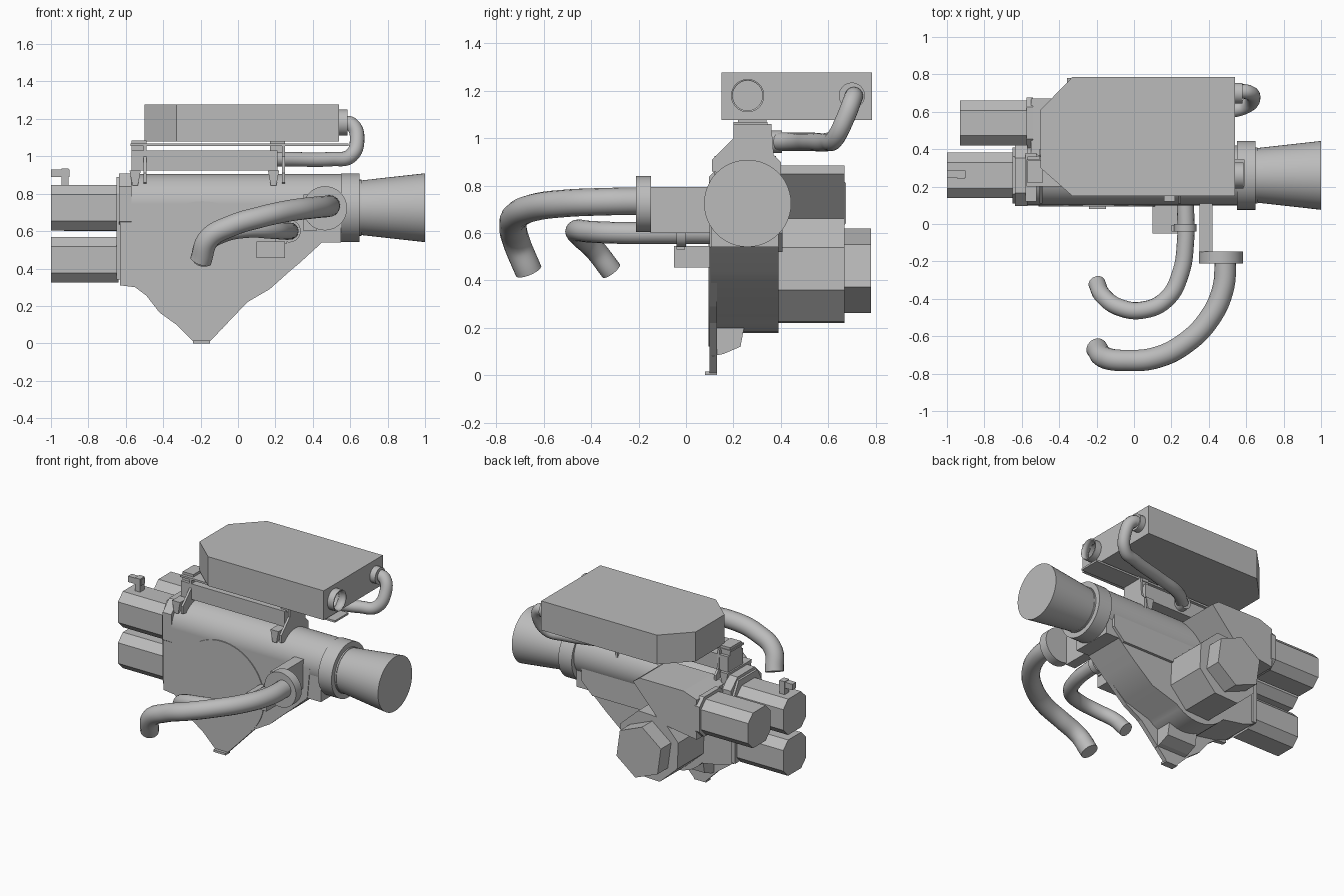
import bpy, bmesh, math
from mathutils import Vector, Matrix

cube = bpy.data.objects.get("Cube")
if cube:
    bpy.data.objects.remove(cube, do_unlink=True)

GREY = (0.5, 0.5, 0.5, 1.0)
mat = bpy.data.materials.new("plain grey")
mat.use_nodes = True
mat.diffuse_color = GREY
mat.node_tree.nodes["Principled BSDF"].inputs["Base Color"].default_value = GREY


def add(name, bm, smooth=False):
    """Turn a bmesh into a named, shaded object."""
    bmesh.ops.recalc_face_normals(bm, faces=bm.faces[:])
    me = bpy.data.meshes.new(name)
    bm.to_mesh(me)
    bm.free()
    return place(name, me, smooth)


def place(name, me, smooth):
    me.materials.clear()
    me.materials.append(mat)
    ob = bpy.data.objects.new(name, me)
    bpy.context.collection.objects.link(ob)
    if smooth:
        bpy.ops.object.select_all(action="DESELECT")
        ob.select_set(True)
        bpy.context.view_layer.objects.active = ob
        bpy.ops.object.shade_smooth_by_angle(angle=math.radians(35))
    return ob


def prism(name, axis, outline, a, b, smooth=False):
    """Extrude an outline along an axis from a to b."""
    to3d = {"x": lambda u, w, t: (t, u, w),
            "y": lambda u, w, t: (u, t, w),
            "z": lambda u, w, t: (u, w, t)}[axis]
    bm = bmesh.new()
    face = bm.faces.new([bm.verts.new(to3d(u, w, a)) for u, w in outline])
    new = bmesh.ops.extrude_face_region(bm, geom=[face], use_keep_orig=True)["geom"]
    shift = Vector(to3d(0, 0, b - a))
    bmesh.ops.translate(bm, vec=shift, verts=[v for v in new if isinstance(v, bmesh.types.BMVert)])
    return add(name, bm, smooth)


def box(name, x, y, z):
    return prism(name, "z", [(x[0], y[0]), (x[1], y[0]), (x[1], y[1]), (x[0], y[1])], *z)


def arc(cu, cw, r, start, end, steps):
    """Points on a circle from start to end degrees."""
    angles = [math.radians(start + (end - start) * i / steps) for i in range(steps + 1)]
    return [(cu + r * math.cos(a), cw + r * math.sin(a)) for a in angles]


def chamfered(cu, cw, half, cut):
    """Square outline with its corners cut off."""
    h, k = half, half - cut
    pts = [(h, -k), (h, k), (k, h), (-k, h), (-h, k), (-h, -k), (-k, -h), (k, -h)]
    return [(cu + u, cw + w) for u, w in pts]


def round_part(name, axis, start, length, r1, r2=None, sides=48, twist=0):
    """Cylinder or cone growing from start along +x or +y."""
    bm = bmesh.new()
    bmesh.ops.create_cone(bm, cap_ends=True, segments=sides, radius1=r1,
                          radius2=r1 if r2 is None else r2, depth=length)
    bmesh.ops.translate(bm, vec=(0, 0, length / 2), verts=bm.verts)
    turn = Matrix.Rotation(math.pi / 2, 4, "Y") if axis == "x" else Matrix.Rotation(-math.pi / 2, 4, "X")
    spin = Matrix.Rotation(math.radians(twist), 4, "Z")
    bmesh.ops.transform(bm, matrix=Matrix.Translation(start) @ turn @ spin, verts=bm.verts)
    return add(name, bm, True)


def pipe(name, points, radius):
    """Round tube through a few points."""
    cu = bpy.data.curves.new(name, "CURVE")
    cu.dimensions = "3D"
    cu.bevel_depth, cu.bevel_resolution, cu.resolution_u = radius, 6, 10
    cu.use_fill_caps = True
    sp = cu.splines.new("BEZIER")
    sp.bezier_points.add(len(points) - 1)
    for bp, co in zip(sp.bezier_points, points):
        bp.co = co
        bp.handle_left_type = bp.handle_right_type = "AUTO"
    tmp = bpy.data.objects.new(name + "_path", cu)
    bpy.context.collection.objects.link(tmp)
    bpy.context.view_layer.update()
    me = bpy.data.meshes.new_from_object(tmp.evaluated_get(bpy.context.evaluated_depsgraph_get()))
    bpy.data.objects.remove(tmp, do_unlink=True)
    return place(name, me, True)


def drill(ob, cutter):
    """Cut a hole and apply it."""
    mod = ob.modifiers.new("hole", "BOOLEAN")
    mod.operation, mod.solver, mod.object = "DIFFERENCE", "EXACT", cutter
    bpy.context.view_layer.objects.active = ob
    bpy.ops.object.modifier_apply(modifier=mod.name)


# Gear housing: thick body with round bottom, thin front plate with pointed foot, round cover
prism("housing_body", "y", [(-.63, .745), (-.63, .33), (-.55, .30)] + arc(-.19, .44, .262, -140, -48, 12)
      + [(.18, .305), (.33, .43), (.45, .54), (.55, .54), (.55, .745)], .105, .39, True)
prism("housing_back", "y", [(-.57, .52), (.42, .52), (.50, .60), (.50, .80), (-.57, .80)], .28, .408)
prism("front_plate", "y", [(-.63, .745), (-.63, .31), (-.55, .30), (-.49, .255), (-.42, .165), (-.33, .10),
                           (-.24, .01), (-.15, .01), (.05, .22), (.17, .29), (.45, .54), (.47, .745)], .10, .13)
prism("foot_rib", "x", [(.11, .08), (.16, .09), (.23, .12), (.245, .2), (.11, .2)], -.30, -.08)
box("foot_lip", (-.24, -.15), (.08, .13), (0, .015))
round_part("front_cover", "y", (-.19, .094, .44), .02, .32, sides=64)

# Barrel, collar and flared nozzle
round_part("barrel", "x", (-.63, .26, .745), 1.2, .16)
round_part("barrel_collar", "x", (.55, .26, .725), .10, .184)
round_part("nozzle_neck", "x", (.64, .26, .725), .02, .15)
round_part("nozzle", "x", (.65, .26, .725), .35, .145, .184)

# Motors on the right side and their mounting flange
for label, z in (("upper", .725), ("lower", .447)):
    prism(label + "_motor", "x", chamfered(.26, z, .122, .052), -1, -.64)
prism("motor_flange", "x", [(.12, .34), (.40, .34), (.41, .80), (.36, .89), (.16, .89), (.11, .80)], -.65, -.62)
prism("barrel_end_rim", "x", chamfered(.26, .745, .163, .07), -.635, -.57)
box("motor_plug_stem", (-.945, -.905), (.24, .29), (.84, .935))
box("motor_plug_head", (-1, -.90), (.245, .285), (.89, .93))

# Rear side motor with its angular case
prism("rear_side_motor", "x", chamfered(.54, .72, .12, .052), -.93, -.56)
prism("side_motor_flange", "x", chamfered(.54, .725, .135, .05), -.575, -.54)
prism("side_motor_case", "y", [(-.55, .58), (-.55, .85), (-.45, .885), (-.12, .885), (-.07, .85),
                               (-.28, .62)], .36, .67)

# Rear main motor: octagonal body with a hexagonal cap
round_part("rear_main_motor", "y", (-.19, .37, .44), .30, .235, sides=8, twist=-25)
round_part("rear_motor_cap", "y", (-.19, .66, .44), .12, .18, sides=6, twist=-8)

# Top case with cut corners, open outlet port and rear fitting
case = prism("top_case", "z", [(-.50, .30), (-.33, .15), (.54, .15), (.54, .785), (-.33, .785), (-.50, .61)],
             1.078, 1.277)
port = round_part("case_port", "x", (.53, .26, 1.18), .055, .07)
bore = round_part("port_bore", "x", (.40, .26, 1.18), .30, .063)
for part in (case, port):
    drill(part, bore)
bpy.data.objects.remove(bore, do_unlink=True)
round_part("case_fitting", "x", (.54, .70, 1.18), .04, .055)
pipe("case_hose", [(.56, .71, 1.18), (.61, .705, 1.168), (.637, .675, 1.09), (.60, .63, 1.0),
                   (.50, .60, .985), (.25, .53, .985), (.03, .46, .985), (-.07, .38, .985)], .039)
round_part("hose_union", "y", (-.07, .35, .985), .055, .047)

# Tray and plate carrying the top case
box("support_tray", (-.57, .21), (.20, .36), (.925, 1.03))
box("support_plate", (-.575, .59), (.20, .345), (1.055, 1.068))
for x in (-.55, .19):
    side = "right" if x < 0 else "left"
    prism(side + "_bracket", "x", [(.11, .86), (.11, .91), (.20, 1.0), (.20, 1.06), (.36, 1.06),
                                   (.37, .93), (.40, .90), (.40, .80)], x + .045, x + .06)
    prism(side + "_bracket_foot", "y", [(x - .03, .925), (x - .015, .845), (x + .015, .845),
                                        (x + .03, .925)], .12, .38)
    box(side + "_bracket_post", (x - .02, x + .06), (.22, .34), (1.02, 1.085))

# Large front pipe with arm and round flange
box("large_pipe_arm", (.35, .42), (-.15, .12), (.60, .795))
round_part("large_pipe_flange", "y", (.465, -.21, .722), .062, .118)
pipe("large_pipe", [(.49, -.18, .735), (.475, -.35, .732), (.40, -.51, .725), (.27, -.64, .708),
                    (.12, -.714, .675), (-.03, -.73, .63), (-.155, -.715, .56), (-.20, -.665, .44)], .058)

# Small front pipe with bracket
pipe("small_pipe", [(.275, .12, .60), (.275, -.10, .60), (.25, -.26, .60), (.175, -.40, .605),
                    (.05, -.46, .61), (-.08, -.445, .585), (-.165, -.385, .53), (-.20, -.315, .44)], .046)
round_part("small_pipe_flange", "y", (.275, -.04, .60), .04, .06)
box("small_pipe_bracket", (.10, .25), (-.05, .12), (.455, .545))
box("small_pipe_web", (.20, .26), (-.04, -.005), (.53, .60))
